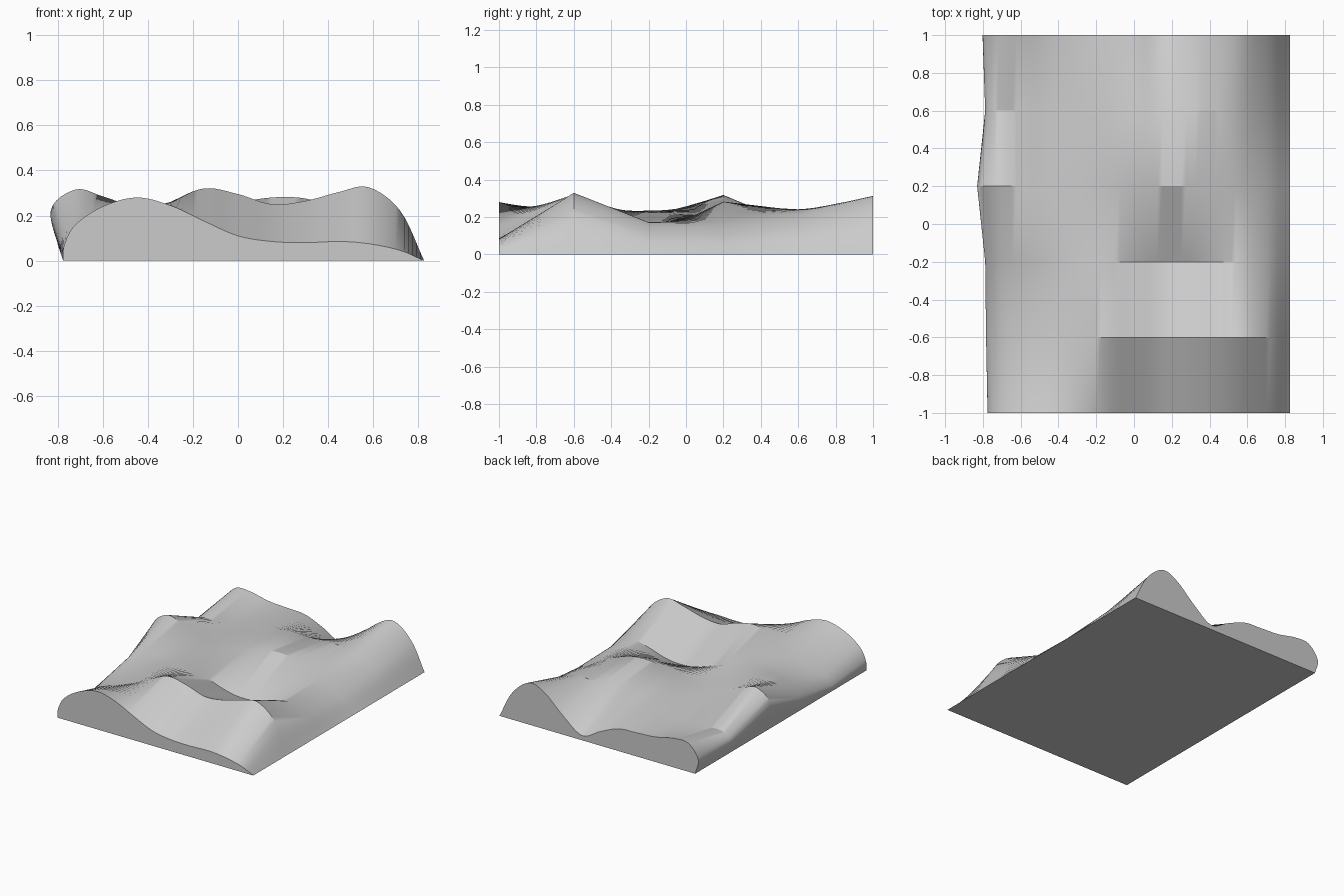
import bpy
import bmesh
import math
from mathutils import Vector

cube = bpy.data.objects.get("Cube")
if cube:
    bpy.data.objects.remove(cube, do_unlink=True)

LEFT_FOOT, RIGHT_FOOT = -0.775, 0.825
STATIONS = [-.72, -.6, -.45, -.3, -.15, 0, .15, .3, .45, .58, .72]
STEPS = 6

# Each rib: bulge of the side wall (x, z), then heights at the stations, front to back
RIBS = [
    ((-.77, .07), [.16, .24, .28, .245, .175, .11, .085, .08, .085, .075, .045]),
    ((-.78, .04), [.09, .14, .19, .26, .32, .295, .25, .265, .305, .325, .22]),
    ((-.785, .09), [.18, .22, .235, .225, .18, .125, .095, .105, .15, .17, .1]),
    ((-.83, .22), [.315, .285, .235, .205, .21, .255, .28, .275, .225, .165, .09]),
    ((-.785, .09), [.145, .15, .155, .18, .215, .24, .235, .235, .24, .21, .12]),
    ((-.8, .11), [.21, .215, .185, .175, .165, .105, .035, .135, .265, .31, .2]),
]


def smooth_path(points):
    """Pass a smooth curve through the points."""
    pts = [Vector(p) for p in points]
    pts = [2 * pts[0] - pts[1]] + pts + [2 * pts[-1] - pts[-2]]
    path = []
    for a, b, c, d in zip(pts, pts[1:], pts[2:], pts[3:]):
        for step in range(STEPS):
            t = step / STEPS
            path.append(b + (c - a) * t / 2
                        + (2 * a - 5 * b + 4 * c - d) * t * t / 2
                        + (3 * b - a - 3 * c + d) * t ** 3 / 2)
    path.append(pts[-2])
    return path


def make_material(name, colour):
    mat = bpy.data.materials.new(name)
    mat.use_nodes = True
    mat.diffuse_color = colour
    mat.node_tree.nodes["Principled BSDF"].inputs["Base Color"].default_value = colour
    return mat


# Ribs evenly spaced from front to back
bm = bmesh.new()
rows = []
for i, (bulge, heights) in enumerate(RIBS):
    y = -1 + 2 * i / (len(RIBS) - 1)
    outline = [(LEFT_FOOT, 0), bulge, *zip(STATIONS, heights), (RIGHT_FOOT, 0)]
    rows.append([bm.verts.new((p.x, y, max(p.y, 0))) for p in smooth_path(outline)])

# Rolling skin stretched straight between neighbouring ribs
for front, back in zip(rows, rows[1:]):
    for j in range(len(front) - 1):
        bm.faces.new((front[j], front[j + 1], back[j + 1], back[j]))

# Flat ends and underside
bm.faces.new(rows[0])
bm.faces.new(rows[-1])
bm.faces.new([row[0] for row in rows] + [row[-1] for row in reversed(rows)])
bmesh.ops.recalc_face_normals(bm, faces=bm.faces[:])

mesh = bpy.data.meshes.new("rolling_surface")
bm.to_mesh(mesh)
bm.free()
surface = bpy.data.objects.new("rolling_surface", mesh)
bpy.context.collection.objects.link(surface)
mesh.materials.append(make_material("light_grey", (0.6, 0.6, 0.6, 1)))

bpy.context.view_layer.objects.active = surface
surface.select_set(True)
bpy.ops.object.shade_smooth_by_angle(angle=math.radians(30))
